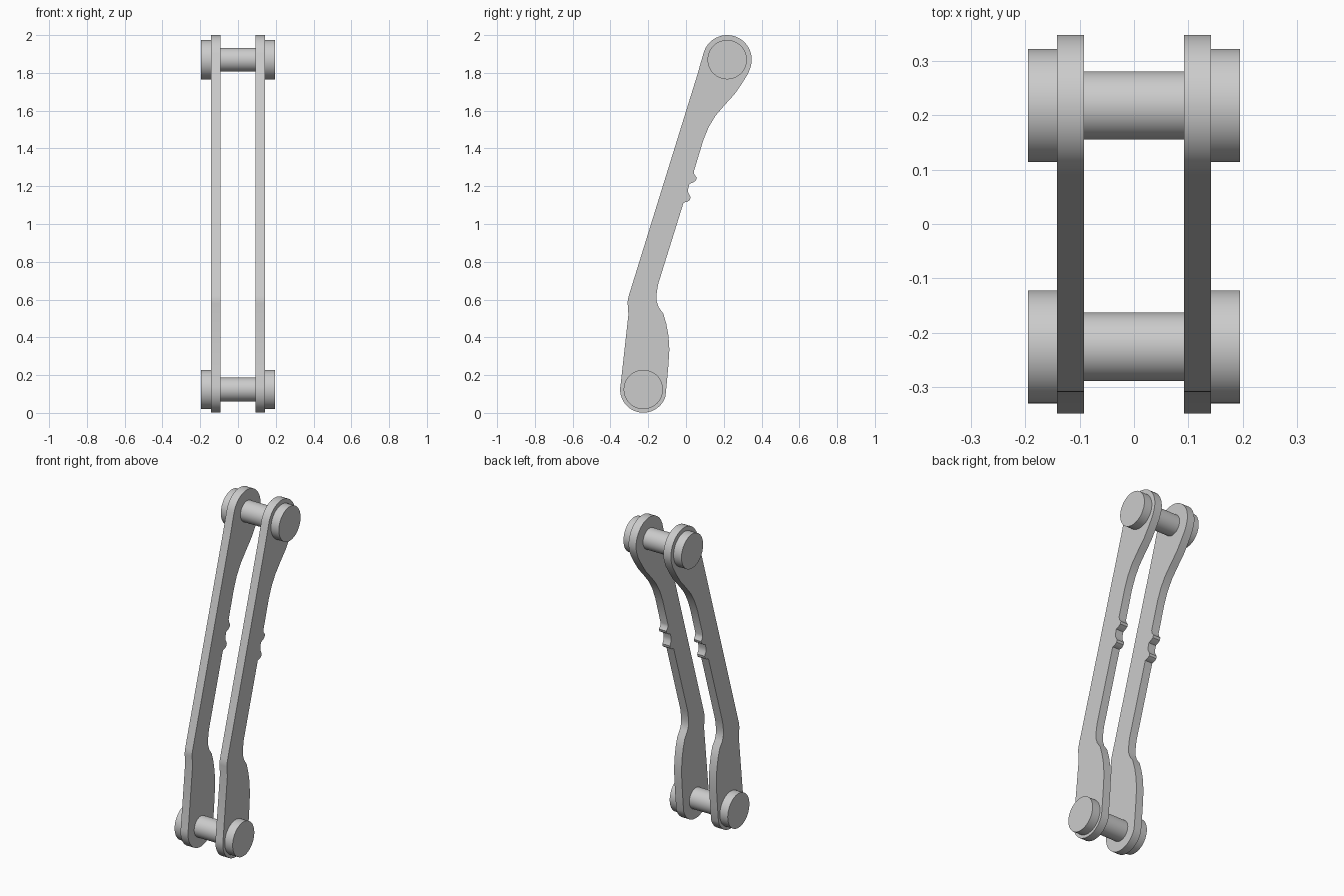
import bpy, bmesh
from math import radians, cos, sin
from mathutils import Matrix

cube = bpy.data.objects.get("Cube")
if cube:
    bpy.data.objects.remove(cube, do_unlink=True)

steel = bpy.data.materials.new("grey_steel")
steel.use_nodes = True
GREY = (0.6, 0.6, 0.6, 1)
steel.diffuse_color = GREY
steel.node_tree.nodes["Principled BSDF"].inputs["Base Color"].default_value = GREY

UPPER = (0.218, 1.87)      # pivot centres as (y, z)
LOWER = (-0.226, 0.124)
PLATE_IN, PLATE_OUT, CAP_OUT = 0.092, 0.142, 0.195


def finish(name, bm):
    bmesh.ops.recalc_face_normals(bm, faces=bm.faces)
    mesh = bpy.data.meshes.new(name)
    bm.to_mesh(mesh)
    bm.free()
    mesh.materials.append(steel)
    mesh.shade_smooth()
    mesh.set_sharp_from_angle(angle=radians(35))
    obj = bpy.data.objects.new(name, mesh)
    bpy.context.collection.objects.link(obj)


def rod(name, centre, radius, x0, x1):
    bm = bmesh.new()
    place = Matrix.Translation(((x0 + x1) / 2, *centre)) @ Matrix.Rotation(radians(90), 4, 'Y')
    bmesh.ops.create_cone(bm, cap_ends=True, segments=64, radius1=radius,
                          radius2=radius, depth=abs(x1 - x0), matrix=place)
    finish(name, bm)


def arc(centre, radius, start, end, steps=24):
    angles = [radians(start + (end - start) * i / steps) for i in range(steps + 1)]
    return [(centre[0] + radius * cos(a), centre[1] + radius * sin(a)) for a in angles]


def plate(name, x0, x1, outline):
    bm = bmesh.new()
    face = bm.faces.new([bm.verts.new((x0, y, z)) for y, z in outline])
    new = bmesh.ops.extrude_face_region(bm, geom=[face])["geom"]
    bmesh.ops.translate(bm, vec=(x1 - x0, 0, 0),
                        verts=[v for v in new if isinstance(v, bmesh.types.BMVert)])
    finish(name, bm)


# Side profile of the link: rear edge with two notched bumps, then the front edge
rear_edge = [
    (-0.1, 0.175), (-0.093, 0.255), (-0.088, 0.335), (-0.093, 0.41), (-0.104, 0.47),
    (-0.12, 0.525), (-0.145, 0.56), (-0.155, 0.59), (-0.157, 0.62), (-0.148, 0.68),
    (-0.013, 1.113), (0.008, 1.118), (0.021, 1.128), (0.024, 1.143), (0.012, 1.165),
    (0.011, 1.185), (0.018, 1.212), (0.037, 1.22), (0.052, 1.23), (0.057, 1.245),
    (0.044, 1.262), (0.042, 1.28), (0.092, 1.445), (0.12, 1.513), (0.156, 1.573),
    (0.205, 1.63), (0.257, 1.687), (0.295, 1.742), (0.327, 1.793),
]
front_edge = [(0.077, 1.85), (0.06, 1.79), (-0.303, 0.62), (-0.308, 0.6),
              (-0.309, 0.58), (-0.305, 0.52)]
outline = (arc(LOWER, 0.123, 167, 342) + rear_edge
           + arc(UPPER, 0.13, -22, 166) + front_edge)

for side, s in (("left", 1), ("right", -1)):
    plate(side + "_link_plate", s * PLATE_IN, s * PLATE_OUT, outline)
    for level, centre in (("upper", UPPER), ("lower", LOWER)):
        rod(f"{side}_{level}_pin_cap", centre, 0.104, s * PLATE_OUT, s * CAP_OUT)

# Cross pins joining the two plates
rod("upper_cross_pin", UPPER, 0.063, -PLATE_IN, PLATE_IN)
rod("lower_cross_pin", LOWER, 0.063, -PLATE_IN, PLATE_IN)
